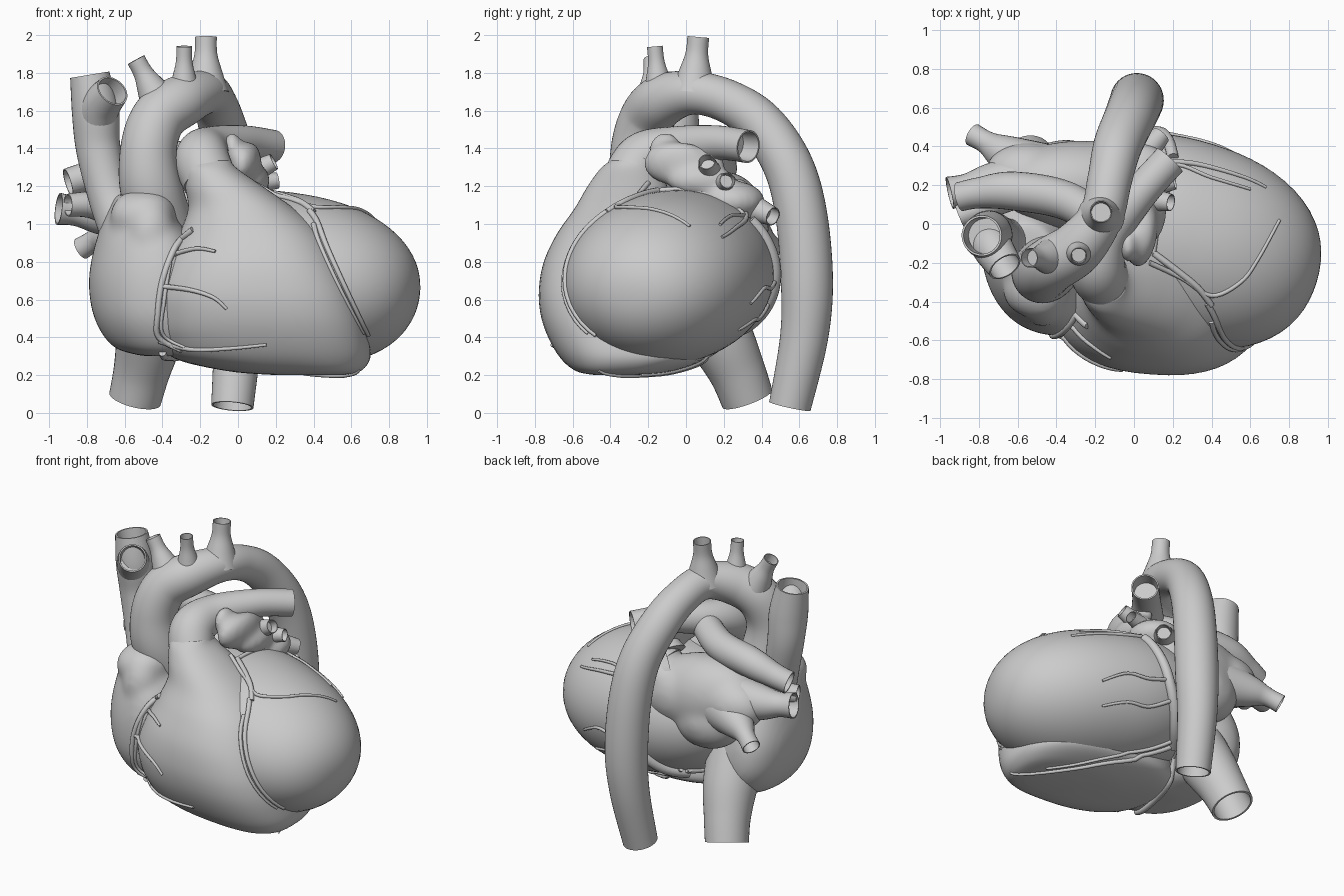
import bpy, bmesh, math
from mathutils import Vector, Matrix
from mathutils.bvhtree import BVHTree

if "Cube" in bpy.data.objects:
    bpy.data.objects.remove(bpy.data.objects["Cube"])


def spline(pts, steps):
    """Catmull-Rom through tuples of any length."""
    out, n = [], len(pts)
    for i in range(n - 1):
        p0, p1, p2, p3 = pts[max(i - 1, 0)], pts[i], pts[i + 1], pts[min(i + 2, n - 1)]
        for s in range(steps):
            t = s / steps
            out.append(tuple(0.5 * (2 * b + (c - a) * t + (2 * a - 5 * b + 4 * c - d) * t * t
                             + (3 * b - a - 3 * c + d) * t ** 3) for a, b, c, d in zip(p0, p1, p2, p3)))
    out.append(tuple(pts[-1]))
    return out


def finish(name, bm):
    bmesh.ops.recalc_face_normals(bm, faces=bm.faces)
    for f in bm.faces:
        f.smooth = True
    for e in bm.edges:
        e.smooth = e.calc_face_angle(0) < math.radians(45)
    me = bpy.data.meshes.new(name)
    bm.to_mesh(me)
    bm.free()
    ob = bpy.data.objects.new(name, me)
    bpy.context.collection.objects.link(ob)
    return ob


def skin(bm, rings):
    vs = [[bm.verts.new(p) for p in r] for r in rings]
    n = len(vs[0])
    for a, b in zip(vs, vs[1:]):
        for i in range(n):
            bm.faces.new((a[i], a[(i + 1) % n], b[(i + 1) % n], b[i]))
    bm.faces.new(vs[0][::-1])
    bm.faces.new(vs[-1])


def tube(name, pts, steps=8, seg=28, end=True):
    """Vessel along (x, y, z, radius) points, hollow at its open end."""
    s = spline(pts, steps)
    c, r = [Vector(p[:3]) for p in s], [p[3] for p in s]
    rings, u, n = [], None, len(c)
    for i in range(n):
        t = (c[min(i + 1, n - 1)] - c[max(i - 1, 0)]).normalized()
        u = t.orthogonal() if u is None else u - t * u.dot(t)
        u.normalize()
        w = t.cross(u)

        def ring(o, q):
            return [o + (u * math.cos(a) + w * math.sin(a)) * q
                    for a in (2 * math.pi * k / seg for k in range(seg))]
        rings.append(ring(c[i], r[i]))
        if i == n - 1 and end:
            rings += [ring(c[i], r[i] * .9), ring(c[i] - t * r[i] * 1.2, r[i] * .85)]
    bm = bmesh.new()
    skin(bm, rings)
    return finish(name, bm)


def sections(bm, rows, shear, n0=2.3, n1=2.3, seg=56):
    """Stack of rounded horizontal sections (z, x0, x1, y0, y1), squareness n0 to n1."""
    rings = []
    for z, x0, x1, y0, y1 in spline(rows, 6):
        ring = []
        n = n0 + (n1 - n0) * (z - rows[0][0]) / (rows[-1][0] - rows[0][0])
        for k in range(seg):
            a = 2 * math.pi * k / seg
            ca, sa = math.cos(a), math.sin(a)
            dx = (x1 - x0) / 2 * math.copysign(abs(ca) ** (2 / n), ca)
            dy = (y1 - y0) / 2 * math.copysign(abs(sa) ** (2 / n), sa)
            ring.append(Vector(((x0 + x1) / 2 + dx, (y0 + y1) / 2 + dy + shear * dx, z)))
        rings.append(ring)
    skin(bm, rings)


def egg(bm, loc, size, yaw=0, pitch=0, n=2.0):
    """Ellipsoid, blunter along its axis for n > 2."""
    m = (Matrix.Translation(loc) @ Matrix.Rotation(math.radians(yaw), 4, 'Z')
         @ Matrix.Rotation(math.radians(pitch), 4, 'Y'))
    for v in bmesh.ops.create_uvsphere(bm, u_segments=64, v_segments=40, radius=1)['verts']:
        p = v.co
        k = (abs(p.x) ** n + math.hypot(p.y, p.z) ** n) ** (1 / n)
        v.co = m @ Vector([a * b / k for a, b in zip(p, size)])


def blend(ob, voxel=.018, it=10):
    """Fuse overlapping lobes into one soft surface."""
    r = ob.modifiers.new("fuse", 'REMESH')
    r.mode, r.voxel_size, r.use_smooth_shade = 'VOXEL', voxel, True
    s = ob.modifiers.new("soften", 'SMOOTH')
    s.factor, s.iterations = .5, it
    return ob


# Left ventricle
bm = bmesh.new()
egg(bm, (.25, -.09, .715), (.725, .525, .452), -17, 8, 2.25)
left_ventricle = finish("left_ventricle", bm)

# Right ventricle rising into the outflow tract
bm = bmesh.new()
sections(bm, [(.2, .2, .56, -.48, -.24), (.222, -.06, .65, -.58, -.06), (.29, -.34, .7, -.66, .1),
              (.4, -.42, .69, -.725, .1), (.52, -.44, .66, -.765, .06), (.65, -.43, .61, -.775, .0),
              (.8, -.38, .54, -.75, 0), (.95, -.31, .45, -.68, 0), (1.08, -.265, .3, -.59, -.05),
              (1.2, -.28, .13, -.52, -.1), (1.29, -.285, .0, -.455, -.14), (1.335, -.26, -.04, -.4, -.17)],
         -.07, 2.6, 2.1)
right_ventricle = finish("right_ventricle", bm)

# Right atrium with its ear-shaped flap
bm = bmesh.new()
sections(bm, [(.3, -.5, -.3, -.4, -.1), (.35, -.66, -.22, -.48, .14), (.5, -.76, -.2, -.55, .24),
              (.7, -.79, -.2, -.56, .24), (.9, -.755, -.24, -.52, .17), (1.05, -.7, -.34, -.44, .08),
              (1.16, -.645, -.4, -.36, .0)], -.28)
egg(bm, (-.5, -.32, 1.04), (.17, .17, .14), -20, 0, 2.4)
egg(bm, (-.46, -.39, .94), (.13, .14, .2), -20, 0)
right_atrium = blend(finish("right_atrium", bm), it=20)

# Left atrium and left auricle
bm = bmesh.new()
egg(bm, (-.28, .2, 1.0), (.42, .23, .27), 0, 12)
egg(bm, (-.55, .26, 1.02), (.22, .16, .17))
egg(bm, (-.35, .25, .87), (.25, .185, .2))
egg(bm, (-.12, .27, .99), (.24, .17, .21))
egg(bm, (.03, .24, 1.12), (.18, .18, .11))
egg(bm, (.08, .08, 1.23), (.09, .18, .09), 0, 15)
egg(bm, (.04, -.05, 1.32), (.08, .18, .12), -8, 10)
egg(bm, (.03, .04, 1.33), (.07, .17, .09))
egg(bm, (-.03, -.11, 1.4), (.05, .09, .09))
blend(finish("left_atrium", bm), it=22)

# Aorta: ascending part, arch, descending part
tube("aorta", [(-.34, -.12, .9, .14), (-.45, -.23, 1.15, .165), (-.475, -.25, 1.38, .15),
               (-.42, -.205, 1.56, .145), (-.29, -.12, 1.655, .138), (-.17, .04, 1.695, .115),
               (-.125, .23, 1.645, .115), (-.085, .4, 1.525, .125), (-.025, .54, 1.31, .132),
               (.005, .61, 1.05, .137), (.015, .64, .7, .138), (0, .625, .4, .127),
               (-.03, .55, .035, .112)], seg=40)

# Arch branches with flared roots
for i, (a, b, r) in enumerate([((-.42, -.17, 1.65), (-.54, -.175, 1.87), .05),
                               ((-.285, -.14, 1.68), (-.285, -.165, 1.94), .042),
                               ((-.17, .04, 1.7), (-.17, .065, 1.99), .058)]):
    a, b = Vector(a), Vector(b)
    tube(f"arch_branch_{i + 1}", [(*a, r * 2.1), (*a.lerp(b, .4), r * 1.45),
                                  (*a.lerp(b, .7), r * 1.04), (*b, r)], 6)

# Pulmonary arteries
tube("pulmonary_artery_left", [(-.15, -.3, 1.23, .145), (-.19, -.22, 1.345, .145), (-.14, -.05, 1.4, .118),
                               (.03, .16, 1.43, .092), (.185, .33, 1.41, .088)], seg=36)
tube("pulmonary_artery_right", [(-.12, -.02, 1.39, .09), (-.35, .12, 1.33, .1), (-.62, .17, 1.3, .1),
                                (-.8, .16, 1.25, .08), (-.9, .14, 1.22, .075)])

# Great veins
tube("upper_vena_cava", [(-.6, -.12, .98, .14), (-.68, -.08, 1.15, .115), (-.74, -.05, 1.4, .118),
                         (-.755, -.06, 1.6, .125), (-.785, -.06, 1.79, .105)], seg=36)
tube("upper_vein_branch", [(-.76, -.05, 1.5, .1), (-.73, -.12, 1.62, .105), (-.665, -.22, 1.705, .09)])
tube("lower_vena_cava", [(-.44, .05, .62, .19), (-.47, .18, .4, .175), (-.51, .27, .22, .15),
                         (-.545, .325, .075, .14)], seg=36)

# Pulmonary veins
for name, pts in {
    "right_upper": [(-.55, .22, 1.05, .16), (-.75, .2, 1.06, .11), (-.86, .18, 1.07, .08), (-.95, .16, 1.08, .085)],
    "right_front": [(-.6, .2, 1.05, .12), (-.76, .1, 1.1, .075), (-.9, .04, 1.1, .06)],
    "right_lower": [(-.5, .27, .98, .16), (-.68, .37, .94, .095), (-.76, .42, .91, .06), (-.83, .46, .87, .06)],
    "left_upper": [(.02, .16, 1.2, .11), (.08, .13, 1.27, .065), (.19, .11, 1.33, .045)],
    "left_middle": [(.02, .2, 1.15, .11), (.1, .2, 1.21, .06), (.21, .22, 1.23, .042)],
    "left_lower": [(-.05, .26, 1.1, .14), (.05, .36, 1.08, .075), (.14, .46, 1.04, .05)],
}.items():
    tube(name + "_pulmonary_vein", pts, 6, 24)

# Coronary vessels laid on the surface by casting rays
dg = bpy.context.evaluated_depsgraph_get()
trees = [BVHTree.FromObject(o, dg) for o in (left_ventricle, right_ventricle, right_atrium)]
RAYS = {"front": (lambda a, b: (a, -3, b), (0, 1, 0)), "back": (lambda a, b: (a, 3, b), (0, -1, 0)),
        "top": (lambda a, b: (a, b, 3), (0, 0, -1)), "under": (lambda a, b: (a, b, -3), (0, 0, 1))}


def coronary(name, side, pts, r0=.014, r1=.008):
    origin, d = RAYS[side]
    hits = []
    for p in spline(pts, 6):
        h = [t.ray_cast(Vector(origin(*p)), Vector(d)) for t in trees]
        h = [x for x in h if x[0] is not None]
        if h:
            best = min(h, key=lambda x: x[3])
            hits.append(best[0] - Vector(d) * .005)
    if len(hits) > 2:
        n = len(hits) - 1
        tube(name, [(*p, r0 + (r1 - r0) * i / n) for i, p in enumerate(hits)], 1, 10, end=False)


coronary("right_coronary", "front", [(-.24, .97), (-.33, .88), (-.4, .7), (-.425, .52), (-.42, .4), (-.3, .33)], .018, .014)
coronary("right_coronary_vein", "front", [(-.36, .8), (-.39, .6), (-.4, .42), (-.28, .345)], .012)
coronary("conus_branch", "front", [(-.34, .84), (-.22, .87), (-.12, .855)])
coronary("right_branch", "front", [(-.4, .67), (-.25, .65), (-.13, .61), (-.06, .55)])
coronary("marginal_branch", "front", [(-.42, .38), (-.25, .335), (-.05, .34), (.15, .36)])
coronary("descending_root", "top", [(.1, -.15), (.22, -.24), (.33, -.33), (.4, -.42)], .018, .016)
coronary("descending_branch", "front", [(.38, 1.07), (.42, 1.01), (.47, .88), (.57, .66), (.69, .41)], .017, .011)
coronary("descending_vein", "front", [(.4, 1.0), (.43, .9), (.53, .68), (.665, .42)], .014)
coronary("diagonal_branch", "top", [(.08, -.2), (.25, -.28), (.4, -.37), (.55, -.3), (.64, -.18), (.75, .02)])
coronary("circumflex_branch", "top", [(.1, -.15), (.14, .1), (.2, .3), (.4, .24), (.6, .18)])
coronary("circumflex_vein", "back", [(.12, 1.06), (.3, 1.02), (.5, .98), (.68, .93)], .016)
coronary("coronary_sinus", "back", [(.2, 1.02), (.16, .85), (.08, .65), (-.05, .48), (-.16, .42)], .03, .04)
coronary("back_branch_upper", "back", [(.1, .7), (.25, .66), (.4, .66), (.55, .58)])
coronary("back_branch_lower", "back", [(.05, .58), (.2, .5), (.35, .49), (.5, .44)])
coronary("under_groove_artery", "under", [(-.2, .24), (0, .14), (.25, -.0), (.5, -.27), (.64, -.46)], .018)
coronary("under_groove_vein", "under", [(-.16, .28), (.02, .18), (.28, .03), (.53, -.24)], .015)
coronary("under_right_artery", "under", [(-.4, -.45), (-.36, -.2), (-.28, .05), (-.18, .25)], .02, .018)
